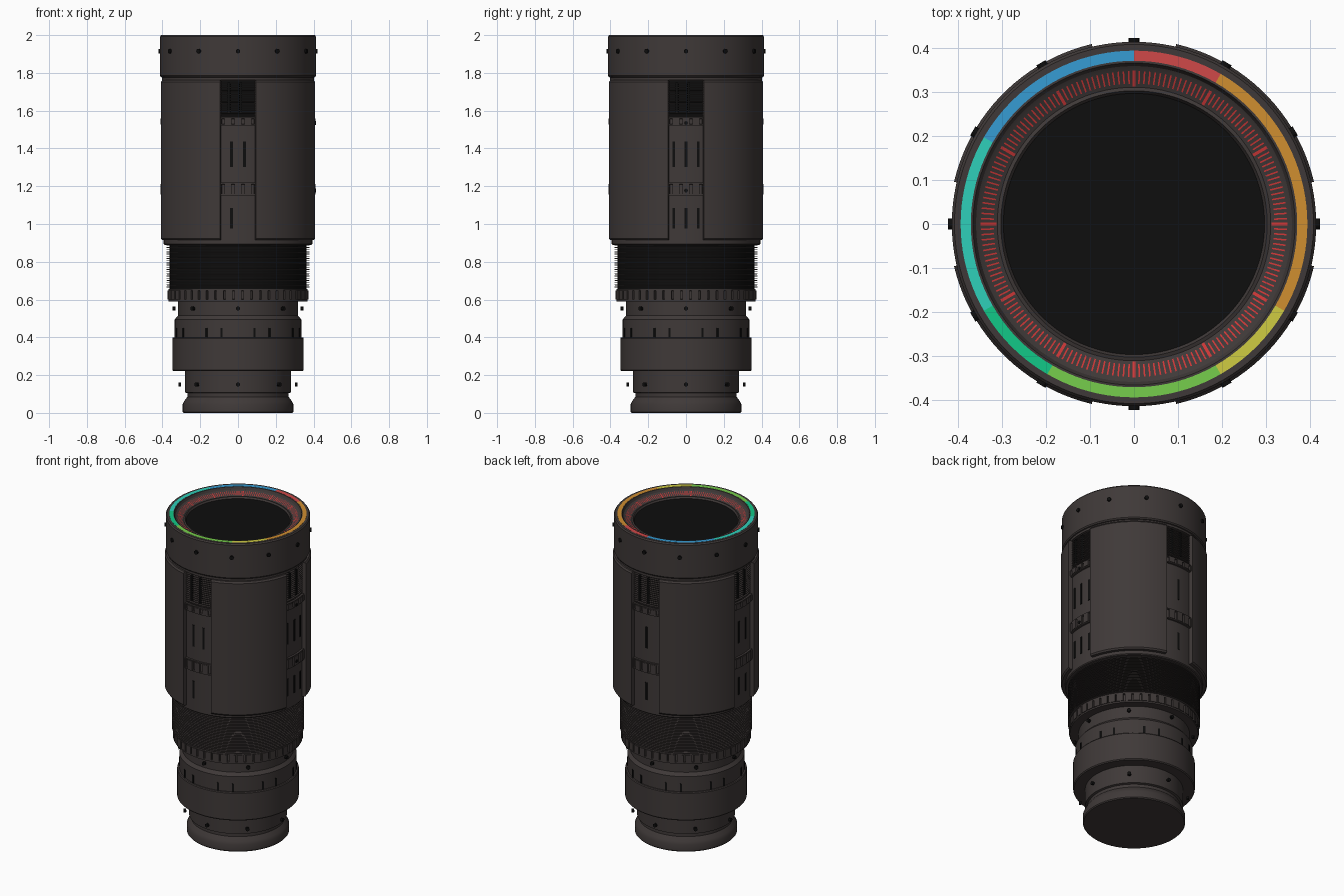
import bpy, bmesh, math
from mathutils import Matrix, Vector

if "Cube" in bpy.data.objects:
    bpy.data.objects.remove(bpy.data.objects["Cube"])


def material(name, rgb):
    m = bpy.data.materials.new(name)
    m.diffuse_color = [((c / 255 + 0.055) / 1.055) ** 2.4 for c in rgb] + [1]
    m.use_nodes = True
    m.node_tree.nodes["Principled BSDF"].inputs["Base Color"].default_value = m.diffuse_color
    return m


BODY = material("charcoal", (63, 57, 56))
BLACK = material("black", (14, 14, 14))
TICK = material("tick red", (205, 55, 55))
BAND = [  # colour, start angle, end angle
    (material("orange", (208, 142, 48)), -30, 60),
    (material("red", (208, 72, 72)), 60, 90),
    (material("blue", (54, 156, 212)), 90, 150),
    (material("teal", (46, 208, 186)), 150, 210),
    (material("green", (18, 200, 135)), 210, 240),
    (material("light green", (118, 205, 76)), 240, 300),
    (material("yellow", (208, 204, 66)), 300, 330),
]


def finish(name, bm, mats, smooth=True):
    bmesh.ops.recalc_face_normals(bm, faces=bm.faces)
    me = bpy.data.meshes.new(name)
    bm.to_mesh(me)
    bm.free()
    for m in mats:
        me.materials.append(m)
    ob = bpy.data.objects.new(name, me)
    bpy.context.collection.objects.link(ob)
    if smooth:
        bpy.ops.object.select_all(action='DESELECT')
        ob.select_set(True)
        bpy.context.view_layer.objects.active = ob
        bpy.ops.object.shade_smooth_by_angle(angle=math.radians(30))
    return ob


def lathe(name, profile, mat=BODY, groove=None, steps=96):
    """Revolve (radius, z) points; faces inside the groove radius turn black."""
    bm = bmesh.new()
    vs = [bm.verts.new((r, 0, z)) for r, z in profile]
    es = [bm.edges.new(p) for p in zip(vs, vs[1:])]
    bmesh.ops.spin(bm, geom=vs + es, cent=(0, 0, 0), axis=(0, 0, 1),
                   angle=math.tau, steps=steps)
    bmesh.ops.remove_doubles(bm, verts=bm.verts, dist=1e-5)
    if groove:
        for f in bm.faces:
            if all(v.co.xy.length < groove for v in f.verts):
                f.material_index = 1
    return finish(name, bm, [mat, BLACK])


def arc_solid(bm, section, a0, a1):
    """Sweep a closed (radius, z) section between two angles."""
    n = max(2, round((a1 - a0) / 3))
    rings = []
    for i in range(n + 1):
        a = math.radians(a0 + (a1 - a0) * i / n)
        rings.append([bm.verts.new((r * math.cos(a), r * math.sin(a), z))
                      for r, z in section])
    k = len(section)
    for p, q in zip(rings, rings[1:]):
        for j in range(k):
            bm.faces.new((p[j], p[(j + 1) % k], q[(j + 1) % k], q[j]))
    bm.faces.new(rings[0])
    bm.faces.new(rings[-1])


def radial(name, angles, r0, r1, z, width, height, mat=BODY, pins=False):
    """Blocks or round pins pointing outward at the given angles."""
    bm = bmesh.new()
    for a in angles:
        m = (Matrix.Rotation(math.radians(a), 4, 'Z')
             @ Matrix.Translation(((r0 + r1) / 2, 0, z)))
        if pins:
            bmesh.ops.create_cone(
                bm, cap_ends=True, segments=12, radius1=width / 2,
                radius2=width / 2, depth=r1 - r0,
                matrix=m @ Matrix.Rotation(math.pi / 2, 4, 'Y'))
        else:
            bmesh.ops.create_cube(
                bm, size=1,
                matrix=m @ Matrix.Diagonal((r1 - r0, width, height, 1)))
    return finish(name, bm, [mat], smooth=pins)


def fins(name, z0, z1, count, r_in, r_out):
    """Stack of thin rings with dark grooves between them."""
    pts, p = [(r_in, z0)], (z1 - z0) / count
    for i in range(count):
        z = z0 + i * p
        pts += [(r_in, z + 0.3 * p), (r_out, z + 0.35 * p),
                (r_out, z + 0.65 * p), (r_in, z + 0.7 * p)]
    pts.append((r_in, z1))
    return lathe(name, pts, groove=(r_in + r_out) / 2)


# Mount and lower barrel
lathe("rear_mount", [(0, 0), (0.288, 0), (0.293, 0.006), (0.293, 0.045),
                     (0.285, 0.062), (0.268, 0.085), (0.268, 0.104),
                     (0.28, 0.108), (0.28, 0.222)])
lathe("lower_barrel", [(0.27, 0.222), (0.343, 0.222), (0.348, 0.228),
                       (0.348, 0.395), (0.344, 0.4), (0.335, 0.4),
                       (0.335, 0.495), (0.318, 0.515), (0.318, 0.6)])
radial("barrel_slots", [q + a for q in range(0, 360, 90)
                        for a in (15, 30, 60, 75)],
       0.325, 0.338, 0.425, 0.012, 0.05, BLACK)
eighths = range(0, 360, 45)
radial("mount_screws", eighths, 0.302, 0.316, 0.15, 0.022, 0, BLACK, True)
radial("barrel_screws", eighths, 0.332, 0.346, 0.552, 0.022, 0, BLACK, True)

# Notched ring and ribbed grip
notches = [7.5 * i for i in range(48)]
lathe("notched_ring", [(0.31, 0.59), (0.368, 0.59), (0.368, 0.6), (0.358, 0.602),
                       (0.358, 0.645), (0.368, 0.647), (0.368, 0.657),
                       (0.35, 0.657)])
radial("ring_notches", notches, 0.35, 0.372, 0.6235, 0.038, 0.048)
fins("ribbed_grip", 0.657, 0.89, 24, 0.362, 0.379)

# Inner sleeve and the shoulder it sits on
lathe("inner_sleeve", [(0.36, 0.89), (0.39, 0.89), (0.394, 0.895),
                       (0.394, 1.57)])
fins("vent_fins", 1.57, 1.765, 16, 0.385, 0.398)
for z in (1.185, 1.543):
    h = 0.034 if z < 1.5 else 0.022
    lathe("inner_ring", [(0.39, z - h), (0.406, z - h), (0.406, z - h + 0.007),
                         (0.399, z - h + 0.009), (0.399, z + h - 0.009),
                         (0.406, z + h - 0.007), (0.406, z + h), (0.38, z + h)])
    radial("inner_ring_notches", notches, 0.39, 0.409, z, 0.036, 2 * h - 0.012)
    radial("inner_ring_screw", [0], 0.4, 0.412, z - 0.008, 0.02, 0, BLACK, True)

# Outer shell: four curved panels with gaps on each axis
bm = bmesh.new()
for q in range(0, 360, 90):
    arc_solid(bm, [(0.385, 0.915), (0.412, 0.915), (0.419, 0.924),
                   (0.419, 1.752), (0.412, 1.762), (0.385, 1.762)],
              q + 13.2, q + 76.8)
finish("shell_panels", bm, [BODY])

# Dark slots seen in the gaps
radial("middle_slots", [-95, -85, -9.5, 0, 9.5, 90, 175, 185],
       0.385, 0.397, 1.37, 0.014, 0.135, BLACK)
radial("lower_slots", [-95, -9.5, 0, 9.5, 90, 175, 185],
       0.385, 0.397, 1.03, 0.014, 0.11, BLACK)
radial("vent_slots", [q + a for q in range(0, 360, 90) for a in (-7, 2)],
       0.385, 0.4, 1.67, 0.014, 0.16, BLACK)

# Front hood with recessed inner rim
lathe("front_hood", [(0.38, 1.76), (0.402, 1.762), (0.402, 1.776), (0.408, 1.778),
                     (0.413, 1.785), (0.413, 1.992), (0.407, 2.0), (0.365, 2.0),
                     (0.358, 1.985), (0.35, 1.98), (0.31, 1.965),
                     (0.302, 1.968), (0.295, 1.955)], steps=120)
radial("hood_screws", range(0, 360, 30), 0.405, 0.422, 1.915, 0.024, 0, BLACK, True)
lathe("front_glass", [(0, 1.957), (0.297, 1.957)], BLACK)

# Coloured band on the rim
for mat, a0, a1 in BAND:
    bm = bmesh.new()
    arc_solid(bm, [(0.37, 1.996), (0.393, 1.996), (0.393, 2.001), (0.37, 2.001)],
              a0, a1)
    finish("rim_band", bm, [mat])


# Red dial marks on the sloped inner rim
def dial_marks(name, angles, r0, r1, width):
    bm = bmesh.new()
    for a in angles:
        rot = Matrix.Rotation(math.radians(a), 3, 'Z')
        bm.faces.new([bm.verts.new(rot @ Vector((r, w * width / 2,
                                                 1.9815 - (0.35 - r) * 0.375)))
                      for r, w in ((r0, -1), (r1, -1), (r1, 1), (r0, 1))])
    finish(name, bm, [TICK], smooth=False)


dial_marks("major_marks", range(0, 360, 30), 0.312, 0.348, 0.007)
dial_marks("minor_marks", [a for a in range(0, 360, 2) if a % 30],
           0.318, 0.347, 0.0035)
